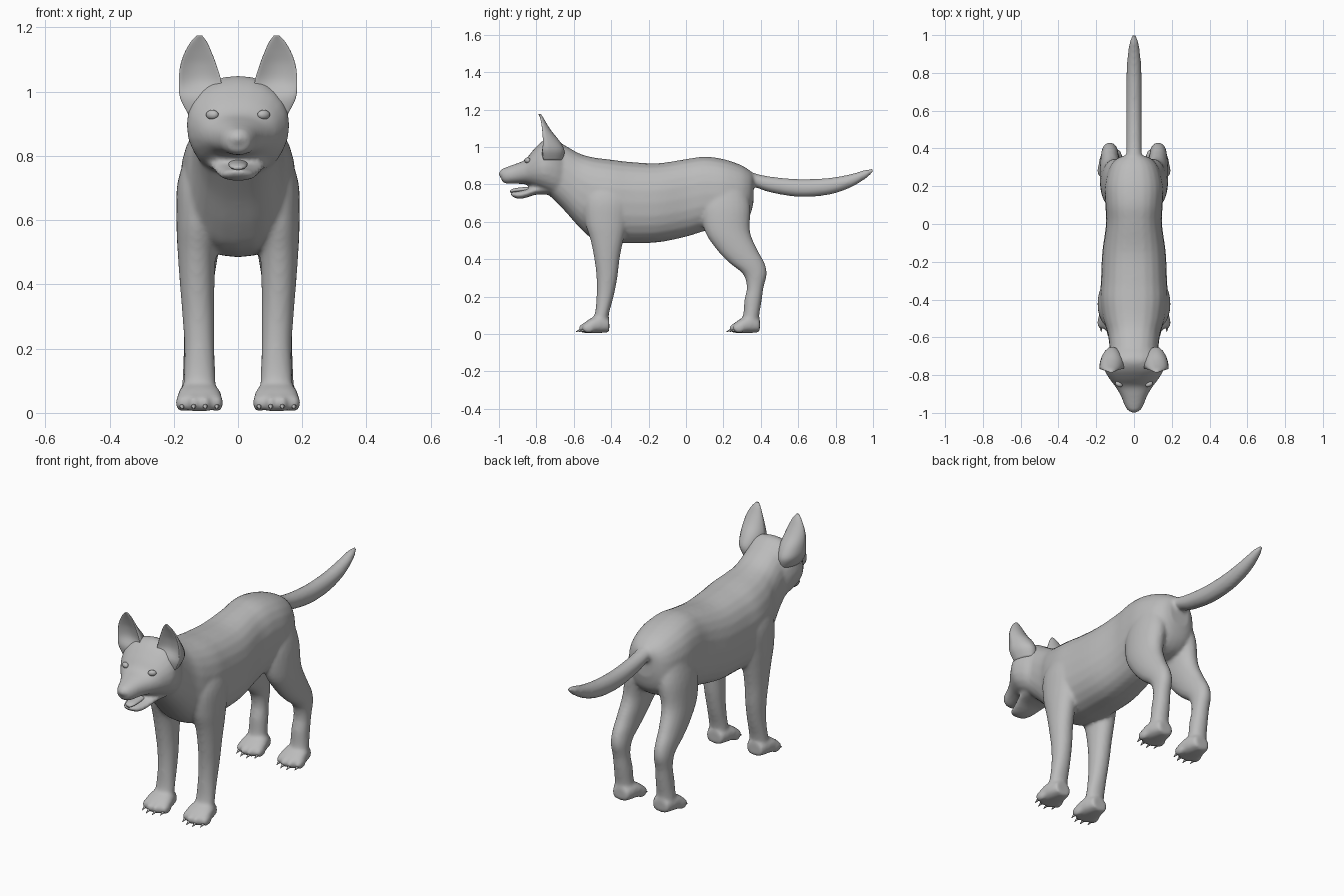
import bpy, bmesh, math
from mathutils import Vector, Matrix

fur = bpy.data.materials.new("grey_fur")
fur.diffuse_color = (0.5, 0.5, 0.5, 1)


def finish(bm, name):
    bmesh.ops.recalc_face_normals(bm, faces=bm.faces)
    for f in bm.faces:
        f.smooth = True
    me = bpy.data.meshes.new(name)
    bm.to_mesh(me)
    bm.free()
    me.materials.append(fur)
    ob = bpy.data.objects.new(name, me)
    bpy.context.collection.objects.link(ob)
    return ob


def refine(rows, n=4):
    """Catmull-Rom interpolation of section rows."""
    out = []
    for i in range(len(rows) - 1):
        p = [rows[max(0, min(len(rows) - 1, i + k))] for k in (-1, 0, 1, 2)]
        for j in range(n):
            t = j / n
            out.append([0.5 * (2 * b + (c - a) * t + (2 * a - 5 * b + 4 * c - d) * t * t
                               + (3 * b - a - 3 * c + d) * t ** 3) for a, b, c, d in zip(*p)])
    return out + [list(rows[-1])]


def skin(bm, rings):
    """Bridge closed rings of points and cap both ends."""
    vs = [[bm.verts.new(p) for p in r] for r in rings]
    n = len(vs[0])
    for a, b in zip(vs, vs[1:]):
        for i in range(n):
            bm.faces.new((a[i], a[(i + 1) % n], b[(i + 1) % n], b[i]))
    bm.faces.new(vs[0])
    bm.faces.new(vs[-1][::-1])


def section(e=2.3, n=24):
    """Unit superellipse outline."""
    pts = []
    for i in range(n):
        c, s = math.cos(math.tau * i / n), math.sin(math.tau * i / n)
        pts.append((math.copysign(abs(c) ** (2 / e), c), math.copysign(abs(s) ** (2 / e), s)))
    return pts


def loft_y(bm, rows, e=2.3, x=0):
    """Rows: y, bottom z, top z, half width."""
    skin(bm, [[(x + w * u, y, (a + b) / 2 + (b - a) / 2 * v) for u, v in section(e)]
              for y, a, b, w in refine(rows)])


def loft_z(bm, rows, s, e=2.1):
    """Rows: z, front y, back y, centre x, half width."""
    skin(bm, [[(s * (x + w * u), (a + b) / 2 + (b - a) / 2 * v, z) for u, v in section(e)]
              for z, a, b, x, w in refine(rows)])


def ball(bm, loc, size, rot=0):
    m = Matrix.Translation(loc) @ Matrix.Rotation(rot, 4, 'Z') @ Matrix.Diagonal((*size, 1))
    bmesh.ops.create_uvsphere(bm, u_segments=16, v_segments=10, radius=1, matrix=m)


body = bmesh.new()
# torso and neck
loft_y(body, [(.36, .70, .855, .06), (.34, .63, .875, .1), (.29, .58, .905, .135),
              (.2, .56, .935, .155), (.1, .55, .948, .152), (0, .52, .935, .148),
              (-.15, .49, .913, .168), (-.3, .485, .92, .175), (-.4, .488, .932, .18),
              (-.5, .51, .945, .165), (-.57, .57, .965, .142), (-.65, .66, 1.01, .13),
              (-.72, .73, 1.04, .13)], 2.4)
# skull and muzzle
loft_y(body, [(-.62, .7, .97, .1), (-.67, .715, 1.025, .135), (-.72, .735, 1.05, .155),
              (-.77, .76, 1.03, .158), (-.82, .785, .98, .13), (-.86, .8, .932, .1),
              (-.91, .803, .91, .07), (-.96, .803, .892, .05), (-.985, .815, .882, .035)], 2.2)
# lower jaw
loft_y(body, [(-.72, .745, .81, .1), (-.80, .745, .795, .085), (-.85, .73, .775, .07),
              (-.89, .722, .765, .056), (-.92, .73, .76, .042), (-.937, .742, .757, .022)], 2.2)
# nose pad
ball(body, (0, -.975, .855), (.034, .026, .026))
# tail
loft_y(body, [(.28, .78, .90, .055), (.36, .785, .862, .042), (.45, .757, .842, .041),
              (.6, .733, .828, .042), (.75, .742, .833, .041), (.87, .778, .852, .036),
              (.96, .83, .878, .024), (1.0, .865, .883, .01)], 2)
for s in (-1, 1):
    # front leg with shoulder
    loft_z(body, [(.03, -.53, -.41, .12, .055), (.1, -.49, -.413, .12, .05),
                  (.2, -.478, -.387, .12, .047), (.3, -.478, -.367, .123, .05),
                  (.4, -.49, -.355, .127, .054), (.5, -.51, -.335, .128, .06),
                  (.6, -.54, -.31, .122, .07), (.72, -.55, -.29, .112, .076),
                  (.82, -.52, -.32, .08, .07), (.88, -.47, -.36, .06, .05)], s)
    # hind leg with thigh
    loft_z(body, [(.03, .28, .39, .125, .055), (.1, .305, .392, .125, .048),
                  (.18, .312, .405, .125, .045), (.25, .325, .415, .127, .042),
                  (.32, .305, .432, .128, .045), (.38, .232, .42, .128, .05),
                  (.45, .165, .382, .125, .056), (.55, .10, .342, .115, .065),
                  (.68, .08, .345, .095, .075), (.8, .12, .32, .07, .07)], s)
    # paws and toes
    for heel in (-.41, .395):
        loft_y(body, [(heel, .01, .08, .045), (heel - .05, .005, .1, .062),
                      (heel - .1, .005, .083, .07), (heel - .14, .006, .055, .062)], 2.4, s * .12)
        for k in range(4):
            off = (k - 1.5) * .036
            ball(body, (s * .12 + off, heel - .138 + abs(off) * .5, .031), (.021, .036, .027))
coat = finish(body, "body")
rm = coat.modifiers.new("blend_parts", 'REMESH')
rm.mode = 'VOXEL'
rm.voxel_size = .009
rm.use_smooth_shade = True
sm = coat.modifiers.new("soften", 'SMOOTH')
sm.factor = .5
sm.iterations = 7

for s, side in ((-1, "right"), (1, "left")):
    # ear: rounded back, scooped front; rows are z, centre x, half width, front y, back y, scoop
    bm = bmesh.new()
    rings = []
    for z, x, w, a, b, d in refine([(.93, .105, .05, -.76, -.66, 0), (.98, .116, .064, -.765, -.65, 0),
                                    (1.03, .118, .066, -.765, -.675, .02), (1.08, .123, .057, -.768, -.715, .02),
                                    (1.12, .124, .043, -.772, -.742, .012), (1.155, .122, .025, -.778, -.762, .004),
                                    (1.175, .12, .008, -.783, -.776, 0)]):
        ring = []
        for u, v in section(2, 20):
            y = a + (b - a) * v if v > 0 else a + d * (1 - u * u) - .006 * abs(v)
            ring.append((s * (x + w * u), y, z))
        rings.append(ring)
    skin(bm, rings)
    finish(bm, side + "_ear")
    # eye with lid rim
    bm = bmesh.new()
    ball(bm, (s * .08, -.848, .928), (.021, .014, .015), s * .5)
    finish(bm, side + "_eye")
    # claws
    bm = bmesh.new()
    for heel in (-.41, .395):
        for k in range(4):
            off = (k - 1.5) * .036
            m = (Matrix.Translation((s * .12 + off, heel - .172 + abs(off) * .5, .018))
                 @ Matrix.Rotation(math.radians(110), 4, 'X'))
            bmesh.ops.create_cone(bm, cap_ends=True, segments=8, radius1=.01, radius2=.001,
                                  depth=.034, matrix=m)
    finish(bm, side + "_claws")

# tongue
bm = bmesh.new()
loft_y(bm, [(-.80, .765, .79, .03), (-.87, .76, .785, .03), (-.92, .757, .778, .026),
            (-.94, .756, .768, .012)], 2)
finish(bm, "tongue")
